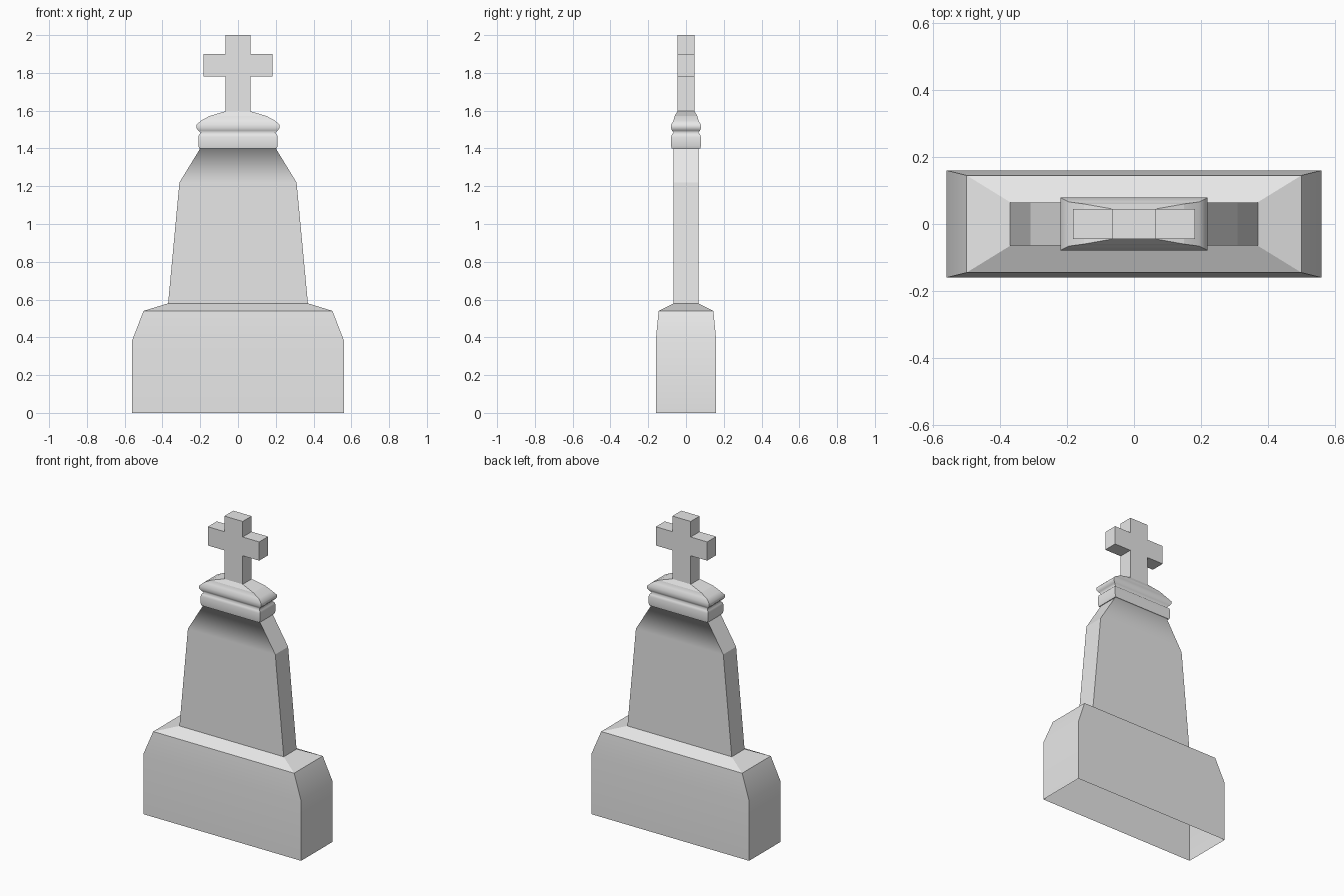
import bpy
import bmesh

cube = bpy.data.objects.get("Cube")
if cube:
    bpy.data.objects.remove(cube, do_unlink=True)

stone = bpy.data.materials.new("grey stone")
stone.use_nodes = True
GREY = (0.8, 0.8, 0.8, 1)
stone.diffuse_color = GREY
stone.node_tree.nodes["Principled BSDF"].inputs["Base Color"].default_value = GREY


def finish(name, bm, smooth):
    mesh = bpy.data.meshes.new(name)
    for face in bm.faces:
        face.smooth = smooth
    bm.to_mesh(mesh)
    bm.free()
    mesh.materials.append(stone)
    obj = bpy.data.objects.new(name, mesh)
    bpy.context.collection.objects.link(obj)
    return obj


def loft(name, rings, sharp_rings=(), sharp_ends=(), top=False):
    """Stack rectangles given as (z, half width, half depth); corners stay sharp."""
    bm = bmesh.new()
    rows = [[bm.verts.new((sx * x, sy * y, z))
             for sx, sy in ((-1, -1), (1, -1), (1, 1), (-1, 1))]
            for z, x, y in rings]
    for low, high in zip(rows, rows[1:]):
        for i in range(4):
            j = (i + 1) % 4
            bm.faces.new((low[i], low[j], high[j], high[i]))
    if top:
        bm.faces.new(rows[-1])
    for low, high in zip(rows, rows[1:]):
        for a, b in zip(low, high):
            bm.edges.get((a, b)).smooth = False
    for r, row in enumerate(rows):
        for i in range(4):
            if r in sharp_rings or (r in sharp_ends and i % 2):
                bm.edges.get((row[i], row[(i + 1) % 4])).smooth = False
    return finish(name, bm, True)


# Plinth, open underneath, with a sloped top
loft("plinth", [(0, .56, .16), (.385, .56, .16), (.54, .50, .145), (.58, .37, .065)],
     sharp_rings=(2, 3))

# Tapered tablet, ending in the ledge beneath the moulding
loft("tablet", [(.58, .37, .065), (1.22, .31, .065), (1.40, .20, .065), (1.40, .205, .076)],
     sharp_ends=(1, 2))

# Moulded cap with band, groove, roll and sloped roof
loft("moulded_cap", [(1.40, .205, .076), (1.415, .21, .079), (1.46, .21, .079),
                     (1.473, .207, .075), (1.483, .197, .065), (1.495, .21, .074),
                     (1.507, .22, .079), (1.525, .22, .079), (1.548, .195, .066),
                     (1.572, .15, .06), (1.597, .065, .045)],
     sharp_rings=(9, 10), top=True)

# Cross: half outline mirrored in x and extruded in depth
half = [(.065, 1.59), (.065, 1.78), (.182, 1.78), (.182, 1.90), (.065, 1.90), (.065, 2.0)]
outline = half + [(-x, z) for x, z in reversed(half)]
bm = bmesh.new()
front = bm.faces.new([bm.verts.new((x, -.045, z)) for x, z in outline])
extruded = bmesh.ops.extrude_face_region(bm, geom=[front], use_keep_orig=True)
moved = [g for g in extruded["geom"] if isinstance(g, bmesh.types.BMVert)]
bmesh.ops.translate(bm, verts=moved, vec=(0, .09, 0))
bmesh.ops.recalc_face_normals(bm, faces=bm.faces)
finish("cross", bm, False)
